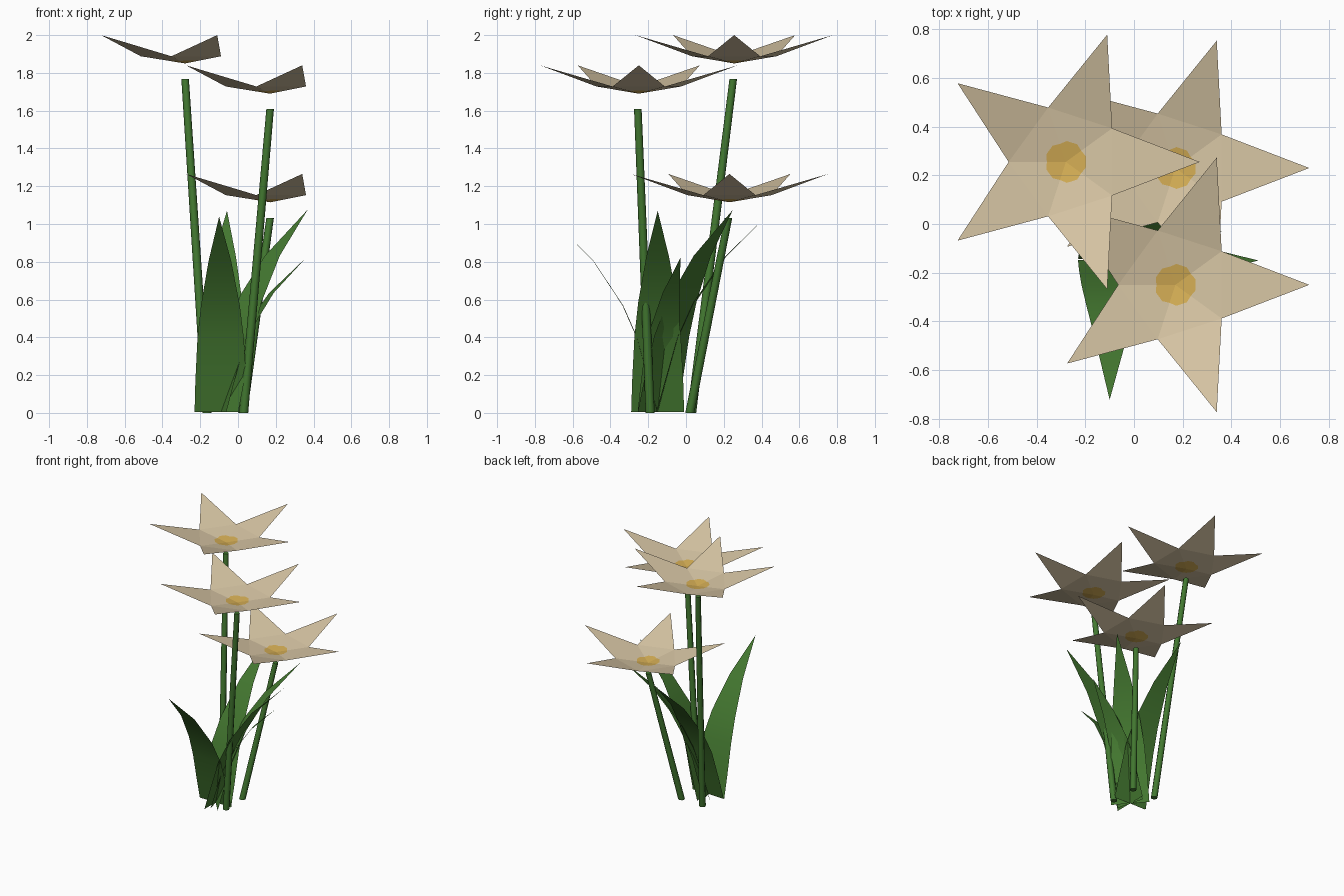
import bpy, math
from mathutils import Vector

if "Cube" in bpy.data.objects:
    bpy.data.objects.remove(bpy.data.objects["Cube"])


def material(name, rgb):
    m = bpy.data.materials.new(name)
    m.diffuse_color = (*rgb, 1)
    m.use_nodes = True
    m.node_tree.nodes["Principled BSDF"].inputs["Base Color"].default_value = m.diffuse_color
    return m


PETAL = material("cream_petal", (0.68, 0.56, 0.37))
CENTRE = material("golden_centre", (0.66, 0.42, 0.09))
LEAF = material("leaf_green", (0.058, 0.19, 0.03))
STEM = material("stem_green", (0.055, 0.19, 0.03))


def add_object(name, verts, faces, mats, smooth=False):
    me = bpy.data.meshes.new(name)
    me.from_pydata(verts, [], faces)
    for m in mats:
        me.materials.append(m)
    for p in me.polygons:
        p.use_smooth = smooth
    ob = bpy.data.objects.new(name, me)
    bpy.context.collection.objects.link(ob)
    return ob


def flower(name, cx, cy, cz):
    """Shallow five-pointed star with a golden patch set into its middle."""
    verts, faces = [(cx, cy, cz)], []
    slope = 0.038 / (0.235 * math.cos(math.radians(36)))

    def point(r, deg, z):
        a = math.radians(deg)
        verts.append((cx + r * math.cos(a), cy + r * math.sin(a), cz + z))

    for i in range(5):
        axis = i * 72
        # patch corner at the valley, two patch corners on the petal
        for r, off in ((0.078, -36), (0.086, -15), (0.086, 15)):
            point(r, axis + off, slope * r * math.cos(math.radians(off)))
        point(0.235, axis - 36, 0.038)   # valley
        point(0.55, axis, 0.15)          # tip
    for i in range(5):
        a, b = 1 + i * 5, 1 + (i + 1) % 5 * 5
        faces += [(0, a, a + 1, a + 2, b),
                  (a, a + 3, b + 3, b, a + 2, a + 1),
                  (a + 3, a + 4, b + 3)]
    ob = add_object(name, verts, faces, [PETAL, CENTRE])
    for p in ob.data.polygons:
        p.material_index = 1 if p.index % 3 == 0 else 0


def stem(name, bottom, top, r0=0.024, r1=0.02, sides=8):
    """Slim tapered stalk, with level ends."""
    verts = []
    for c, r in ((bottom, r0), (top, r1)):
        for i in range(sides):
            a = 2 * math.pi * i / sides
            verts.append(Vector(c) + Vector((r * math.cos(a), r * math.sin(a), 0)))
    faces = [(i, (i + 1) % sides, sides + (i + 1) % sides, sides + i)
             for i in range(sides)]
    faces += [tuple(reversed(range(sides))), tuple(range(sides, 2 * sides))]
    add_object(name, verts, faces, [STEM], True)
    ob = bpy.data.objects[name]
    bpy.ops.object.select_all(action='DESELECT')
    ob.select_set(True)
    bpy.context.view_layer.objects.active = ob
    bpy.ops.object.shade_smooth_by_angle(angle=math.radians(50))


# reach, height and half width along a leaf
LEAF_PATH = [(0.0, 0.005, 0.14), (0.045, 0.17, 0.135), (0.11, 0.40, 0.123),
             (0.19, 0.58, 0.103), (0.35, 0.82, 0.06), (0.59, 1.06, 0.0)]


def leaf(name, deg, reach, height, width):
    """Thin blade that arches outward to a point."""
    a = math.radians(deg)
    out = Vector((math.cos(a), math.sin(a), 0))
    side = Vector((-out.y, out.x, 0))
    base = Vector((-0.09, -0.15, 0))
    verts = []
    for r, z, w in LEAF_PATH:
        mid = base + out * r * reach + Vector((0, 0, z * height))
        verts += [mid - side * w * width, mid + side * w * width] if w else [mid]
    faces = [(i, i + 2, i + 3, i + 1)[::-1] for i in range(0, 8, 2)]
    faces.append((8, 10, 9)[::-1])
    # upper side of each blade faces the middle of the clump
    faces = [f[::-1] for f in faces]
    faces = [f[::-1] for f in faces]
    add_object(name, verts, faces, [LEAF], True)


# flowers and their stems
for label, (fx, fy, fz), (bx, by) in (
        ("tall", (-0.28, 0.255, 1.85), (-0.165, 0.03)),
        ("middle", (0.17, -0.25, 1.69), (0.03, -0.19)),
        ("low", (0.17, 0.23, 1.115), (0.025, 0.02))):
    flower(label + "_flower", fx, fy, fz)
    stem(label + "_stem", (bx, by, 0.0), (fx, fy - 0.005, fz - 0.082))

# leaves fanned around the base
leaf("front_leaf", 269, 0.97, 0.98, 1.0)
leaf("right_leaf", 0, 1.02, 1.01, 1.0)
leaf("back_leaf", 87, 1.03, 1.01, 1.0)
leaf("diagonal_leaf", 41, 1.03, 1.015, 1.0)
leaf("short_leaf", 15, 0.79, 0.775, 0.78)
